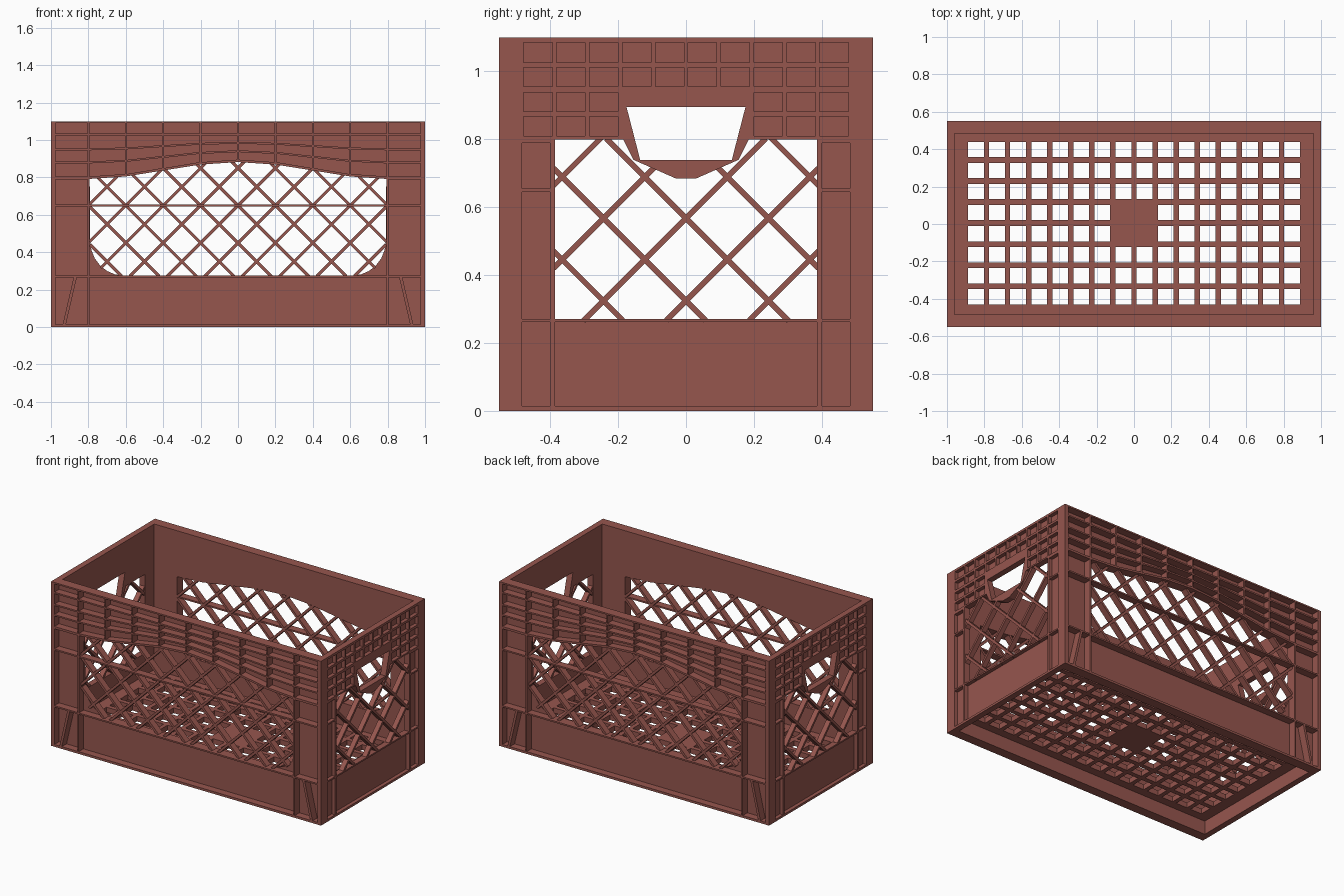
import bpy, bmesh, math
from mathutils import Matrix, Euler, Vector

if "Cube" in bpy.data.objects:
    bpy.data.objects.remove(bpy.data.objects["Cube"])

mat = bpy.data.materials.new("rust_brown_plastic")
mat.diffuse_color = (0.305, 0.093, 0.076, 1)
mat.use_nodes = True
mat.node_tree.nodes["Principled BSDF"].inputs["Base Color"].default_value = mat.diffuse_color


def rect(u0, u1, v0, v1):
    return [(u0, v0), (u1, v0), (u1, v1), (u0, v1)]


def facing(angle):
    """Local x runs along the wall, local y is up, local z points outward."""
    return Euler((math.pi / 2, 0, angle)).to_matrix().to_4x4()


def plate(name, loops, w0, w1, m=Matrix()):
    """Flat plate from w0 to w1; first loop is the outline, the rest are holes."""
    cu = bpy.data.curves.new(name, 'CURVE')
    cu.dimensions = '2D'
    cu.fill_mode = 'BOTH'
    cu.extrude = (w1 - w0) / 2
    for pts in loops:
        sp = cu.splines.new('POLY')
        sp.points.add(len(pts) - 1)
        for p, (u, v) in zip(sp.points, pts):
            p.co = (u, v, 0, 1)
        sp.use_cyclic_u = True
    ob = bpy.data.objects.new(name, cu)
    bpy.context.collection.objects.link(ob)
    ob.matrix_world = m @ Matrix.Translation((0, 0, (w0 + w1) / 2))
    bpy.ops.object.select_all(action='DESELECT')
    ob.select_set(True)
    bpy.context.view_layer.objects.active = ob
    bpy.ops.object.convert(target='MESH')
    ob = bpy.context.view_layer.objects.active
    ob.data.materials.clear()
    ob.data.materials.append(mat)
    for f in ob.data.polygons:
        f.use_smooth = False


def inside(u, v, poly):
    hit = False
    for (a, b), (c, d) in zip(poly, poly[1:] + poly[:1]):
        if (b > v) != (d > v) and u < a + (v - b) * (c - a) / (d - b):
            hit = not hit
    return hit


def lattice(name, poly, w0, w1, vc, period, m):
    """Crossed diagonal bars, kept only inside the opening."""
    bm = bmesh.new()
    step = 0.004
    for s in (1, -1):
        for k in range(-9, 10):
            run = []
            for i in range(-250, 252):
                u = i * step
                v = vc + s * u + k * period
                if inside(u, v, poly):
                    run.append(Vector((u, v, 0)))
                elif run:
                    mid = (run[0] + run[-1]) / 2
                    mid.z = (w0 + w1) / 2
                    size = (run[-1] - run[0]).length + 0.018
                    bmesh.ops.create_cube(bm, size=1, matrix=(
                        m @ Matrix.Translation(mid)
                        @ Matrix.Rotation(s * math.pi / 4, 4, 'Z')
                        @ Matrix.Diagonal((size, 0.016, w1 - w0, 1))))
                    run = []
    me = bpy.data.meshes.new(name)
    bm.to_mesh(me)
    bm.free()
    me.materials.append(mat)
    bpy.context.collection.objects.link(bpy.data.objects.new(name, me))


# ---- long walls: arched rib rows, corner cells, lattice window ----
EDGE = [1.095, 1.03, 0.95, 0.88, 0.80]
MID = [1.095, 1.03, 0.985, 0.94, 0.89]


def level(i, x):
    b = 0 if abs(x) >= 0.8 else (1 + math.cos(math.pi * x / 0.8)) / 2
    return EDGE[i] + (MID[i] - EDGE[i]) * b


cols = [-0.985] + [round(-0.8 + 0.2 * i, 2) for i in range(9)] + [0.985]
g = 0.005
arch = [(x, level(4, x) - 0.008) for x in cols[-2:0:-1]]
arch[0], arch[-1] = (0.793, arch[0][1]), (-0.793, arch[-1][1])

long_holes = []
for i in range(4):
    for a, b in zip(cols, cols[1:]):
        long_holes.append([(a + g, level(i + 1, a) + g), (b - g, level(i + 1, b) + g),
                           (b - g, level(i, b) - g), (a + g, level(i, a) - g)])
long_holes += [rect(-0.795, 0.795, 0.015, 0.265),
               rect(-0.793, 0.793, 0.275, 0.645),
               [(-0.793, 0.655), (0.793, 0.655)] + arch]
for s in (1, -1):
    for v0, v1 in ((0.275, 0.645), (0.655, 0.79)):
        long_holes.append(rect(s * 0.805, s * 0.98, v0, v1))
    # lower corner cell, split by a slanted rib
    long_holes.append([(s * 0.805, 0.015), (s * 0.92, 0.015),
                       (s * 0.862, 0.265), (s * 0.805, 0.265)])
    long_holes.append([(s * 0.98, 0.015), (s * 0.937, 0.015),
                       (s * 0.879, 0.265), (s * 0.98, 0.265)])

# window in the thin sheet has rounded lower corners
corner = [(0.61 + 0.18 * math.cos(t * math.pi / 12), 0.46 - 0.185 * math.sin(t * math.pi / 12))
          for t in range(7)]
long_window = arch + [(-u, v) for u, v in corner] + corner[::-1]

for side, ang in (("front", 0), ("back", math.pi)):
    m = facing(ang)
    plate(side + "_ribs", [rect(-0.985, 0.985, 0, 1.1)] + long_holes, 0.50, 0.55, m)
    plate(side + "_sheet", [rect(-0.975, 0.975, 0, 1.1), long_window], 0.485, 0.50, m)
    lattice(side + "_lattice", long_window, 0.487, 0.53, 0.65, 0.2, m)

# ---- end walls: small cell grid, handle hole, lattice window ----
handle = [(-0.135, 0.74), (0.135, 0.74), (0.175, 0.895), (-0.175, 0.895)]
end_window = [(-0.385, 0.272), (0.385, 0.272), (0.385, 0.8), (0.185, 0.8), (0.155, 0.74),
              (0.03, 0.685), (-0.03, 0.685), (-0.155, 0.74), (-0.185, 0.8), (-0.385, 0.8)]
end_holes = [handle, end_window, rect(-0.385, 0.385, 0.015, 0.262)]
for row, (v0, v1) in enumerate(((1.027, 1.085), (0.955, 1.012), (0.882, 0.938), (0.81, 0.868))):
    for c in range(10):
        u = (c - 4.5) * 0.0968
        if row < 2 or abs(u) > 0.2:
            end_holes.append(rect(u - 0.042, u + 0.042, v0, v1))
for s in (1, -1):
    for v0, v1 in ((0.015, 0.262), (0.272, 0.645), (0.655, 0.79)):
        end_holes.append(rect(s * 0.4, s * 0.482, v0, v1))

for side, ang in (("right", math.pi / 2), ("left", -math.pi / 2)):
    m = facing(ang)
    plate(side + "_ribs", [rect(-0.55, 0.55, 0, 1.1)] + end_holes, 0.975, 1.0, m)
    plate(side + "_sheet", [rect(-0.485, 0.485, 0, 1.1), handle, end_window], 0.96, 0.975, m)
    lattice(side + "_lattice", end_window, 0.962, 0.995, 0.325, 0.243, m)

# ---- floor grid with a solid centre pad ----
floor = [rect(-0.96, 0.96, -0.485, 0.485)]
for i in range(16):
    for j in range(8):
        if not (i in (7, 8) and j in (3, 4)):
            x, y = (i - 7.5) * 0.1127, (j - 3.5) * 0.1125 + 0.005
            floor.append(rect(x - 0.042, x + 0.042, y - 0.041, y + 0.041))
plate("floor_grid", floor, 0.09, 0.125)
